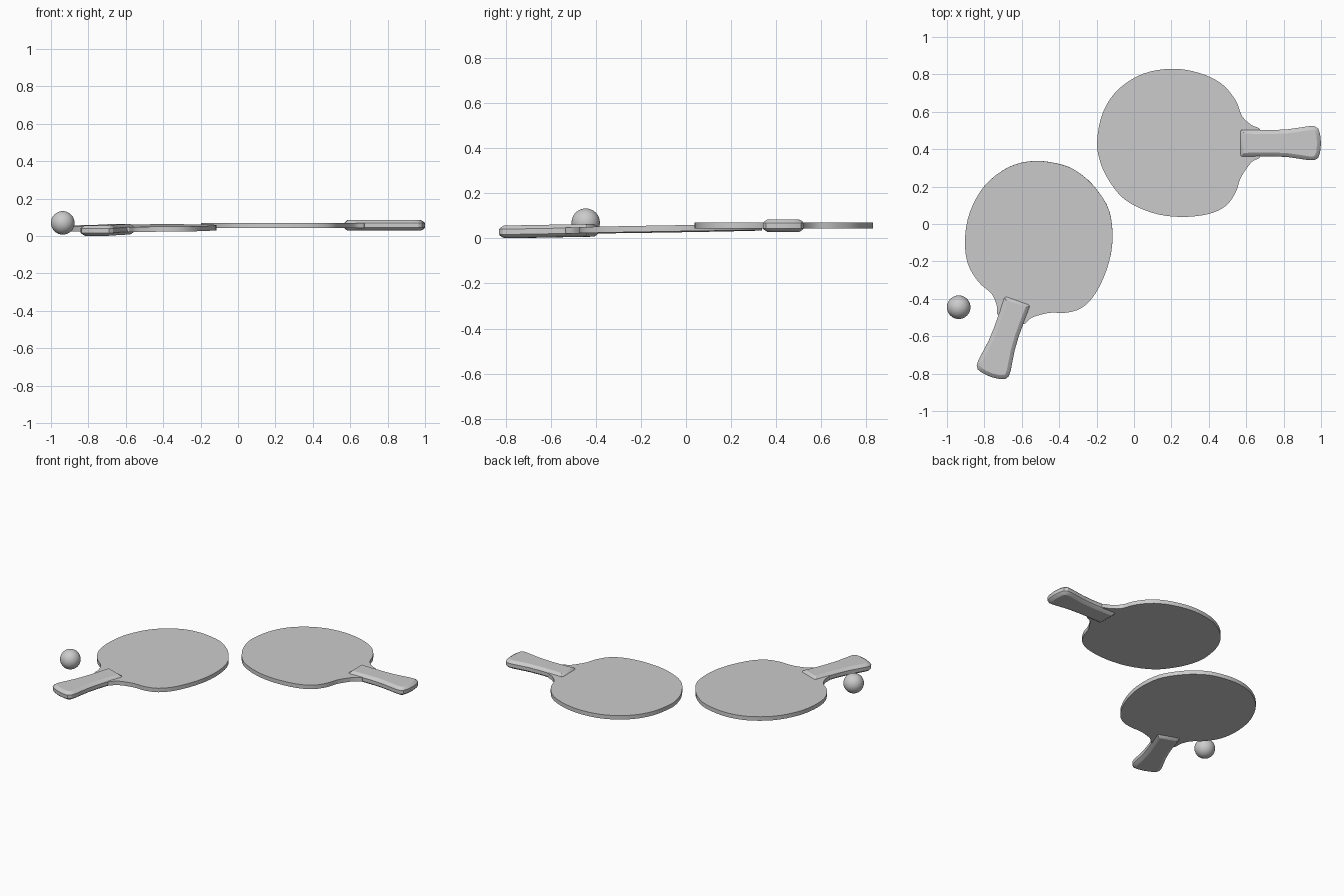
import bpy, bmesh, math
from mathutils import Matrix, Vector

if "Cube" in bpy.data.objects:
    bpy.data.objects.remove(bpy.data.objects["Cube"])


def smooth_loop(pts, steps):
    """Closed Catmull-Rom curve through the points."""
    p = [Vector(q) for q in pts]
    n, out = len(p), []
    for i in range(n):
        a, b, c, d = p[i - 1], p[i], p[(i + 1) % n], p[(i + 2) % n]
        for s in range(steps):
            t = s / steps
            out.append(0.5 * (2 * b + (c - a) * t + (2 * a - 5 * b + 4 * c - d) * t ** 2
                              + (3 * b - a - 3 * c + d) * t ** 3))
    return out


def inset_loop(loop, dist):
    """Move an anticlockwise outline inwards."""
    out = []
    for i, q in enumerate(loop):
        e1 = (q - loop[i - 1]).normalized()
        e2 = (loop[(i + 1) % len(loop)] - q).normalized()
        n1, n2 = Vector((-e1.y, e1.x)), Vector((-e2.y, e2.x))
        out.append(q + (n1 + n2) * dist / (1 + n1.dot(n2)))
    return out


def stack(name, loop, levels, matrix):
    """Solid from one outline repeated at (inset, z) levels."""
    bm = bmesh.new()
    rings = [[bm.verts.new((q.x, q.y, z)) for q in inset_loop(loop, d)] for d, z in levels]
    n = len(loop)
    for lo, hi in zip(rings, rings[1:]):
        for i in range(n):
            j = (i + 1) % n
            bm.faces.new((lo[i], lo[j], hi[j], hi[i]))
    bm.faces.new(rings[0][::-1])
    bm.faces.new(rings[-1])
    bmesh.ops.recalc_face_normals(bm, faces=bm.faces)
    me = bpy.data.meshes.new(name)
    bm.to_mesh(me)
    bm.free()
    ob = bpy.data.objects.new(name, me)
    bpy.context.collection.objects.link(ob)
    ob.matrix_world = matrix
    shade(ob)


def shade(ob):
    bpy.ops.object.select_all(action='DESELECT')
    ob.select_set(True)
    bpy.context.view_layer.objects.active = ob
    bpy.ops.object.shade_smooth_by_angle(angle=math.radians(25))


# Blade outline, slightly lopsided, with flared neck (anticlockwise)
blade = smooth_loop([
    (.68, .064), (.628, .097), (.578, .145), (.543, .23), (.468, .318), (.35, .375),
    (.205, .398), (.045, .37), (-.09, .282), (-.168, .16), (-.197, .015),
    (-.185, -.085), (-.14, -.19), (-.05, -.301), (.094, -.371), (.243, -.394),
    (.393, -.38), (.49, -.336), (.543, -.264), (.572, -.183), (.628, -.102), (.68, -.064)], 4)

# Grip outline: half profile mirrored across the long axis
half = [(.567, .064), (.575, .073), (.65, .071), (.74, .070), (.82, .074), (.89, .084),
        (.935, .091), (.965, .091), (.985, .078), (.995, .05)]
grip = [Vector(q) for q in [(x, -y) for x, y in half] + [(1.0, 0)] + half[::-1]]

grip_levels = [(.021, -.028), (.005, -.018), (0, -.012), (0, .012), (.005, .018), (.021, .028)]
blade_levels = [(0, -.0135), (0, .0135)]

# One paddle lies level, the other is flipped, turned and leans on its grip
placements = {
    "right": Matrix.Translation((0, .432, .0565)),
    "left": (Matrix.Translation((-.767, -.817, .0285))
             @ Matrix.Rotation(math.radians(-109.5), 4, 'Z')
             @ Matrix.Rotation(math.radians(1), 4, 'Y')
             @ Matrix.Rotation(math.pi, 4, 'X')
             @ Matrix.Translation((-1, 0, 0))),
}
for side, m in placements.items():
    stack(side + "_paddle_blade", blade, blade_levels, m)
    stack(side + "_paddle_grip", grip, grip_levels, m)

# Ball
bpy.ops.mesh.primitive_uv_sphere_add(segments=32, ring_count=16, radius=.063,
                                     location=(-.937, -.445, .07))
ball = bpy.context.object
ball.name = "ball"
shade(ball)
